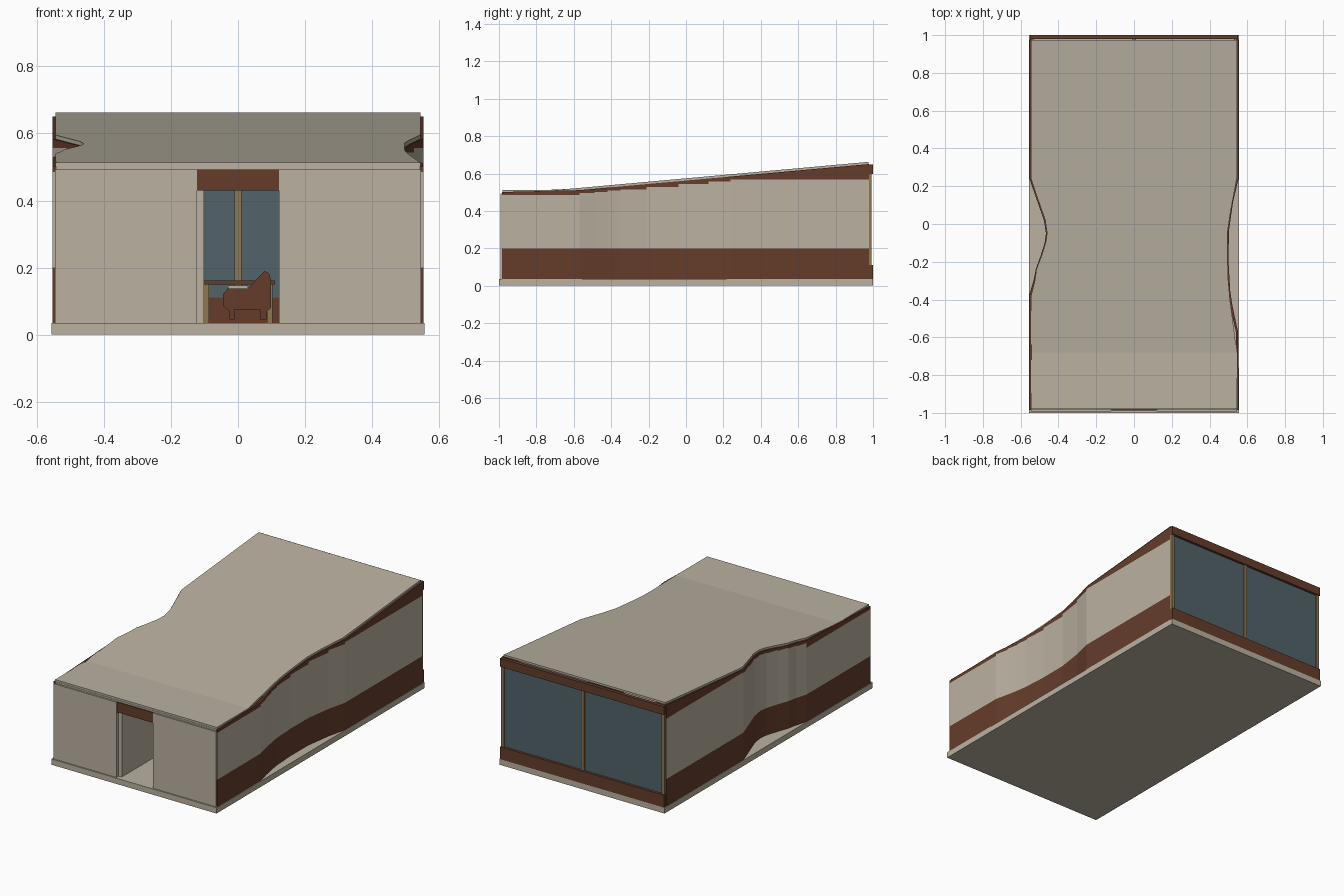
import bpy, bmesh

if "Cube" in bpy.data.objects:
    bpy.data.objects.remove(bpy.data.objects["Cube"])

# ---------- colours ----------
def mat(name, rgb):
    m = bpy.data.materials.new(name)
    m.diffuse_color = (*rgb, 1)
    m.use_nodes = True
    m.node_tree.nodes["Principled BSDF"].inputs["Base Color"].default_value = m.diffuse_color
    return m

PLASTER = mat("warm plaster", (0.49, 0.44, 0.355))
WOOD = mat("dark wood", (0.13, 0.046, 0.024))
GLASS = mat("blue grey glass", (0.085, 0.125, 0.145))
OAK = mat("light oak", (0.27, 0.185, 0.085))

# ---------- helpers ----------
def make(name, bm, m):
    bmesh.ops.recalc_face_normals(bm, faces=bm.faces)
    me = bpy.data.meshes.new(name)
    bm.to_mesh(me)
    bm.free()
    me.materials.append(m)
    ob = bpy.data.objects.new(name, me)
    bpy.context.collection.objects.link(ob)
    return ob

def hexa(bm, bottom, top):
    """Six-sided block from four bottom and four top corners."""
    b = [bm.verts.new(p) for p in bottom]
    t = [bm.verts.new(p) for p in top]
    bm.faces.new(b)
    bm.faces.new(t)
    for i in range(4):
        j = (i + 1) % 4
        bm.faces.new((b[i], b[j], t[j], t[i]))

def box(name, x, y, z, m):
    bm = bmesh.new()
    c = [(x[0], y[0]), (x[1], y[0]), (x[1], y[1]), (x[0], y[1])]
    hexa(bm, [(*p, z[0]) for p in c], [(*p, z[1]) for p in c])
    return make(name, bm, m)

def extrude_xz(name, pts, y0, y1, m):
    """Side profile in x and z, extruded along y."""
    bm = bmesh.new()
    a = [bm.verts.new((x, y0, z)) for x, z in pts]
    b = [bm.verts.new((x, y1, z)) for x, z in pts]
    bm.faces.new(a)
    bm.faces.new(b)
    for i in range(len(a)):
        j = (i + 1) % len(a)
        bm.faces.new((a[i], a[j], b[j], b[i]))
    return make(name, bm, m)

def roof_z(y):
    return 0.513 + max(0, y + 0.68) / 1.655 * 0.149

def lerp(path, y):
    for (y0, x0), (y1, x1) in zip(path, path[1:]):
        if y <= y1:
            return x0 + (x1 - x0) * max(0, y - y0) / (y1 - y0)
    return path[-1][1]

THICK = 0.012
BASE = 0.035

# plan curves as (y, x) for the pinched side walls
RIGHT = [(-0.985, 0.553), (-0.57, 0.551), (-0.49, 0.533), (-0.42, 0.519), (-0.35, 0.509),
         (-0.21, 0.501), (-0.04, 0.502), (0.12, 0.525), (0.238, 0.553), (0.978, 0.553)]
LEFT = [(-0.985, -0.553), (-0.37, -0.553), (-0.30, -0.532), (-0.24, -0.52), (-0.17, -0.495),
        (-0.10, -0.473), (-0.05, -0.466), (0.02, -0.477), (0.12, -0.512), (0.238, -0.553),
        (0.978, -0.553)]
# roof edge curves, slightly inside the walls
ROOF_R = [(-0.98, 0.544), (-0.68, 0.544), (-0.55, 0.528), (-0.40, 0.508), (-0.30, 0.499),
          (-0.21, 0.496), (-0.04, 0.496), (0.06, 0.510), (0.238, 0.544), (0.975, 0.544)]
ROOF_L = [(-0.98, -0.544), (-0.38, -0.545), (-0.30, -0.525), (-0.24, -0.517), (-0.17, -0.490),
          (-0.10, -0.468), (-0.05, -0.460), (0.02, -0.470), (0.12, -0.505), (0.238, -0.545),
          (0.975, -0.544)]

# ---------- floor slab ----------
box("floor_slab", (-0.556, 0.556), (-1, 1), (0, BASE), PLASTER)

# ---------- side walls: wood base band, plaster, stepped wood top ----------
def side_wall(side, path):
    s = 1 if path[0][1] > 0 else -1
    bands = {"base_band": bmesh.new(), "plaster_wall": bmesh.new(), "top_band": bmesh.new()}
    for (y0, x0), (y1, x1) in zip(path, path[1:]):
        c = [(x0, y0), (x1, y1), (x1 - s * 0.012, y1), (x0 - s * 0.012, y0)]
        step = roof_z(y0) - THICK - 0.016
        under = [roof_z(p[1]) - THICK for p in c]
        levels = [[BASE] * 4, [0.2] * 4, [step] * 4, under]
        for bm, lo, hi in zip(bands.values(), levels, levels[1:]):
            hexa(bm, [(*p, z) for p, z in zip(c, lo)], [(*p, z) for p, z in zip(c, hi)])
    for (name, bm), m in zip(bands.items(), (WOOD, PLASTER, WOOD)):
        make(side + "_" + name, bm, m)

side_wall("right", RIGHT)
side_wall("left", LEFT)

# ---------- sloped roof ----------
bm = bmesh.new()
rings = []
for y in sorted({p[0] for p in ROOF_L + ROOF_R}):
    l, r, z = lerp(ROOF_L, y), lerp(ROOF_R, y), roof_z(y)
    rings.append([bm.verts.new(p) for p in
                  ((l, y, z - THICK), (r, y, z - THICK), (r, y, z), (l, y, z))])
bm.faces.new(rings[0])
bm.faces.new(rings[-1])
for a, b in zip(rings, rings[1:]):
    for i in range(4):
        j = (i + 1) % 4
        bm.faces.new((a[i], a[j], b[j], b[i]))
make("roof", bm, PLASTER)

# ---------- front wall with doorway ----------
for side, s in (("left", -1), ("right", 1)):
    box("front_wall_" + side, sorted((s * 0.123, s * 0.546)), (-0.992, -0.972), (BASE, 0.492), PLASTER)
box("front_beam", (-0.546, 0.546), (-0.982, -0.972), (0.492, 0.502), PLASTER)
box("door_lintel", (-0.123, 0.123), (-0.988, -0.972), (0.43, 0.492), WOOD)
box("hall_wall", (-0.123, -0.102), (-0.971, -0.5), (BASE, 0.49), PLASTER)

# ---------- rear window ----------
box("rear_glass", (-0.54, 0.54), (0.979, 0.985), (0.11, 0.597), GLASS)
box("rear_sill", (-0.551, 0.551), (0.979, 1.0), (BASE, 0.11), WOOD)
box("rear_header", (-0.551, 0.551), (0.979, 1.0), (0.597, 0.648), WOOD)
for i, x in enumerate((-0.54, 0, 0.54)):
    box("window_post_%d" % i, (x - 0.01, x + 0.01), (0.974, 0.993), (0.11, 0.597), OAK)

# ---------- table and lounge chair ----------
box("table_top", (-0.103, 0.11), (0.3, 0.6), (0.15, 0.161), WOOD)
for x in (-0.095, 0.095):
    for y in (0.32, 0.58):
        box("table_leg", (x - 0.008, x + 0.008), (y - 0.008, y + 0.008), (BASE, 0.15), OAK)
extrude_xz("chair_body", [(-0.025, 0.045), (-0.025, 0.07), (-0.043, 0.085), (-0.045, 0.12),
                          (-0.03, 0.138), (0.03, 0.138), (0.068, 0.178), (0.08, 0.19),
                          (0.093, 0.182), (0.098, 0.165), (0.098, 0.08), (0.085, 0.068),
                          (0.085, 0.045), (0.065, 0.045), (0.065, 0.075), (-0.01, 0.075),
                          (-0.01, 0.045)], 0.1, 0.24, WOOD)
box("chair_cushion", (-0.03, 0.03), (0.11, 0.23), (0.138, 0.146), PLASTER)
